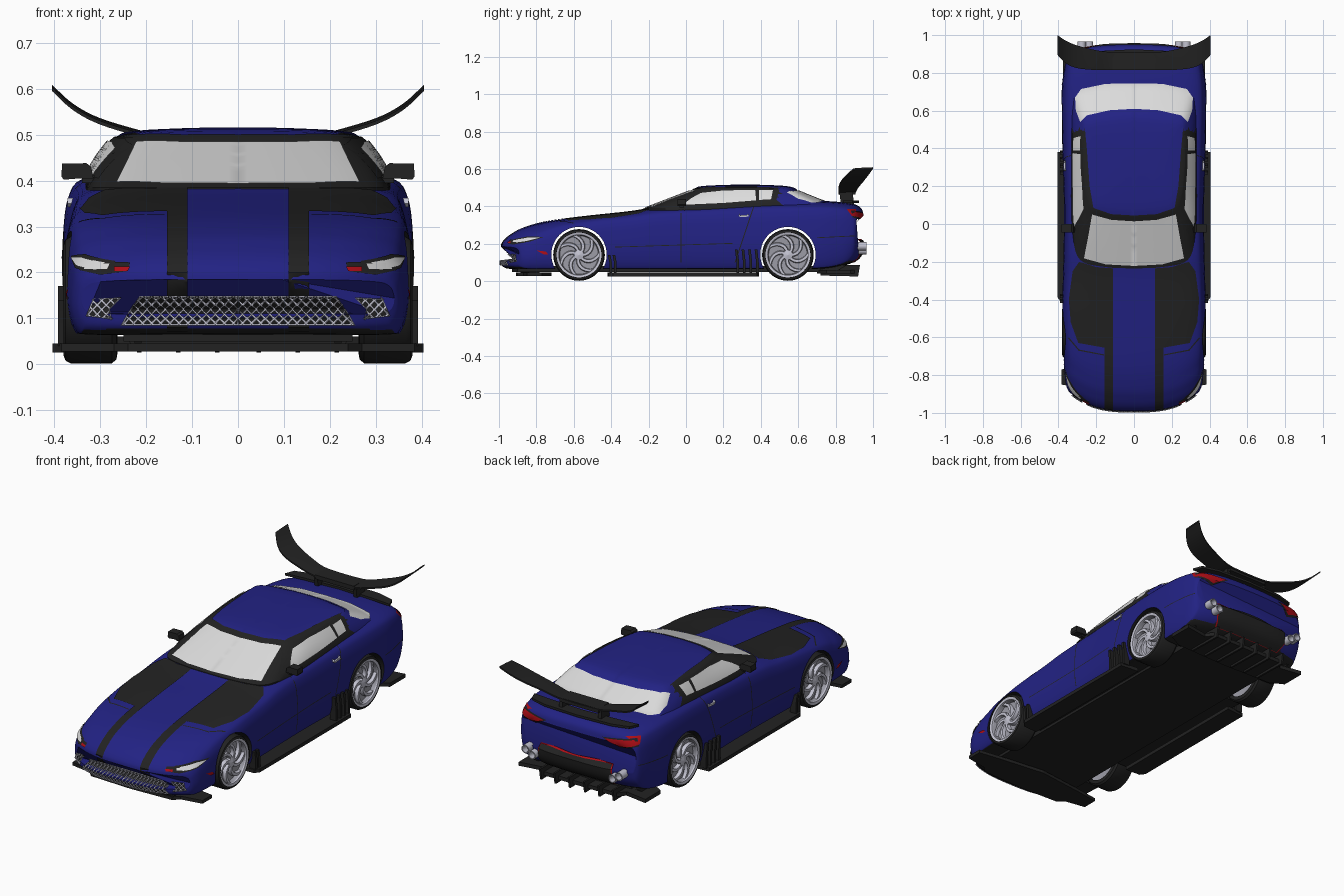
import bpy, bmesh, math
from mathutils import Vector
from mathutils.bvhtree import BVHTree

if "Cube" in bpy.data.objects:
    bpy.data.objects.remove(bpy.data.objects["Cube"])

def mat(name, r, g, b):
    m = bpy.data.materials.new(name)
    m.diffuse_color = (r, g, b, 1)
    m.use_nodes = True
    m.node_tree.nodes["Principled BSDF"].inputs["Base Color"].default_value = m.diffuse_color
    return m
BLUE = mat("blue_paint", .016, .016, .23)
BLACK = mat("black_trim", .016, .016, .016)
GLASS = mat("pale_glass", .72, .72, .72)
SILVER = mat("silver_metal", .55, .55, .64)
GREY = mat("grey_metal", .33, .33, .38)
RED = mat("red_lamp", .42, .004, .008)

def smooth(pts, n):
    """Catmull-Rom through points of any dimension."""
    out = []
    for i in range(len(pts) - 1):
        p0, p1, p2, p3 = pts[max(i - 1, 0)], pts[i], pts[i + 1], pts[min(i + 2, len(pts) - 1)]
        for k in range(n):
            t = k / n
            out.append(tuple(.5 * (2*b + (c - a)*t + (2*a - 5*b + 4*c - d)*t*t + (3*b - a - 3*c + d)*t**3)
                             for a, b, c, d in zip(p0, p1, p2, p3)))
    return out + [tuple(pts[-1])]

def shade(ob, angle=35):
    bpy.ops.object.select_all(action='DESELECT')
    bpy.context.view_layer.objects.active = ob
    ob.select_set(True)
    bpy.ops.object.shade_smooth_by_angle(angle=math.radians(angle))

def finish(name, bm, mats, mirror=False, closed=True):
    if closed:
        bmesh.ops.recalc_face_normals(bm, faces=bm.faces)
    if mirror:
        geo = bmesh.ops.duplicate(bm, geom=bm.verts[:] + bm.edges[:] + bm.faces[:])["geom"]
        for v in [g for g in geo if isinstance(g, bmesh.types.BMVert)]:
            v.co.x *= -1
        bmesh.ops.reverse_faces(bm, faces=[g for g in geo if isinstance(g, bmesh.types.BMFace)])
    me = bpy.data.meshes.new(name)
    bm.to_mesh(me)
    bm.free()
    ob = bpy.data.objects.new(name, me)
    bpy.context.collection.objects.link(ob)
    for m in mats:
        me.materials.append(m)
    shade(ob)
    return ob

def loft(bm, rings, caps=True, wrap=False):
    vs = [[bm.verts.new(p) for p in r] for r in rings]
    n = len(rings[0])
    for a, b in zip(vs, vs[1:] + vs[:1] if wrap else vs[1:]):
        for i in range(n):
            bm.faces.new((a[i], a[(i + 1) % n], b[(i + 1) % n], b[i]))
    if caps and not wrap:
        bm.faces.new(vs[0])
        bm.faces.new(vs[-1])

def prism(name, poly, axis, lo, hi, m, mirror=True):
    put = {'x': lambda a, b, c: (c, a, b), 'y': lambda a, b, c: (a, c, b), 'z': lambda a, b, c: (a, b, c)}[axis]
    bm = bmesh.new()
    loft(bm, [[put(a, b, c) for a, b in poly] for c in (lo, hi)])
    return finish(name, bm, [m], mirror)

def lathe(bm, profile, y, z, n=48):
    loft(bm, [[(x, y + r*math.cos(a), z + r*math.sin(a)) for x, r in profile]
              for a in (2*math.pi*i/n for i in range(n))], wrap=True)

# Body shell: sections y, bottom, top, half width; ends bowed in plan
table = [(-.99, .11, .185, .34), (-.985, .085, .205, .35), (-.965, .07, .23, .36), (-.93, .065, .255, .365),
         (-.87, .065, .285, .37), (-.75, .065, .318, .375), (-.55, .065, .345, .38), (-.3, .065, .372, .376),
         (-.15, .065, .395, .372), (.1, .065, .41, .37), (.4, .065, .425, .378), (.6, .065, .43, .383),
         (.75, .07, .428, .38), (.85, .085, .42, .37), (.91, .11, .408, .36), (.94, .15, .385, .35), (.95, .2, .35, .34)]
section = smooth([(0, 0), (.5, 0), (.88, 0), (.96, .05), (1, .3), (.995, .6), (.965, .82), (.88, .93), (.6, .985), (0, 1)], 4)
rings = []
for y, zb, zt, w in smooth(table, 5):
    front = min(max((-.45 - y)/.4, 0), 1)
    rear = min(max((y - .7)/.22, 0), 1)
    half = [(x*w, y + (2.5*front - 1.1*rear)*(x*w)**3, zb + f*(zt - zb)) for x, f in section]
    rings.append(half + [(-x, yy, z) for x, yy, z in half[-2:0:-1]])
bm = bmesh.new()
loft(bm, rings)
bmesh.ops.recalc_face_normals(bm, faces=bm.faces)
for f in bm.faces:
    f.material_index = int(f.normal.z < -.75 and f.calc_center_median().z < .12)
body = finish("body_shell", bm, [BLUE, BLACK])

# Cabin: plan rings rising from the belt line to a crowned roof
base = smooth([(0, -.235), (.15, -.228), (.285, -.19), (.325, -.05), (.333, .2), (.335, .45), (.33, .66), (.30, .76), (.15, .83), (0, .84)], 5)
top = smooth([(0, .03), (.12, .037), (.22, .065), (.255, .14), (.272, .25), (.28, .38), (.275, .48), (.25, .555), (.12, .585), (0, .59)], 5)
halves = [[(x, y, .35) for x, y in base]]
for t in (0, .2, .4, .6, .8, 1):
    bulge = 1 + .03*math.sin(math.pi*t)
    halves.append([((a[0]*(1 - t) + b[0]*t)*bulge, a[1]*(1 - t) + b[1]*t, .385 + .102*t) for a, b in zip(base, top)])
for s, z in ((.96, .495), (.87, .502), (.7, .507), (.45, .510), (.2, .512), (.03, .512)):
    halves.append([(x*s, .32 + (y - .32)*s, z) for x, y in top])
bm = bmesh.new()
loft(bm, [h + [(-x, y, z) for x, y, z in h[-2:0:-1]] for h in halves])
for f in bm.faces:
    f.material_index = int(f.calc_center_median().y > .49)
cabin = finish("cabin", bm, [BLACK, BLUE])

# Surface that painted plates are laid on
bm = bmesh.new()
bm.from_mesh(body.data)
bm.from_mesh(cabin.data)
TREE = BVHTree.FromBMesh(bm)
bm.free()
VIEWS = {'top': (lambda a, b: (a, b, 2), Vector((0, 0, -1))), 'side': (lambda a, b: (2, a, b), Vector((-1, 0, 0))),
         'front': (lambda a, b: (a, -2, b), Vector((0, 1, 0))), 'back': (lambda a, b: (a, 2, b), Vector((0, -1, 0)))}

def plate(name, poly, view, m, off=.004, mesh=0):
    """Thin mirrored plate: a flat outline cut into a grid and dropped onto the car."""
    put, d = VIEWS[view]
    bm = bmesh.new()
    f = bm.faces.new([bm.verts.new(put(a, b)) for a, b in poly])
    f.normal_update()
    if f.normal.dot(d) > 0:
        f.normal_flip()
    u, v = (Vector(put(1, 0)) - Vector(put(0, 0))), (Vector(put(0, 1)) - Vector(put(0, 0)))
    step = mesh or .02
    for n in ((u + v, u - v) if mesh else (u, v)):
        n = n.normalized()
        ds = [n.dot(w.co) for w in bm.verts]
        for k in range(math.ceil(min(ds)/step), math.ceil(max(ds)/step)):
            bmesh.ops.bisect_plane(bm, geom=bm.verts[:] + bm.edges[:] + bm.faces[:], plane_co=n*(k*step), plane_no=n)
    for w in bm.verts:
        hit = TREE.ray_cast(w.co, d)[0] or TREE.find_nearest(w.co + d*1.1)[0]
        w.co = hit - d*off
    ob = finish(name, bm, [m], True, closed=False)
    if mesh:
        wf = ob.modifiers.new("lattice", 'WIREFRAME')
        wf.thickness = .005
    return ob

# Glass and roof panel
plate("windshield", [(0, -.222), (.15, -.214), (.265, -.182), (.245, -.08), (.222, .05), (.12, .022), (0, .014)], 'top', GLASS)
plate("roof_panel", [(0, .045), (.12, .052), (.215, .085), (.235, .2), (.25, .4), (.262, .53), (.24, .565), (.12, .592), (0, .597)], 'top', BLUE)
plate("rear_window", [(0, .61), (.13, .602), (.25, .575), (.285, .54), (.308, .6), (.312, .67), (.28, .715), (.15, .742), (0, .745)], 'top', GLASS)
plate("side_window_frame", [(-.1, .405), (.04, .478), (.12, .492), (.47, .497), (.5, .485), (.48, .425), (.3, .412)], 'side', BLACK, .003)
plate("side_window", [(-.02, .408), (.03, .445), (.08, .472), (.2, .485), (.37, .488), (.375, .432), (.2, .418)], 'side', GLASS, .006)
plate("quarter_window", [(.39, .434), (.39, .486), (.465, .487), (.455, .438)], 'side', GLASS, .006)

# Hood stripes and dark hood panel
plate("hood_panel", [(.11, -.235), (.2, -.228), (.29, -.2), (.325, -.25), (.345, -.4), (.335, -.52), (.295, -.63), (.155, -.655), (.11, -.655)], 'top', BLACK)
plate("hood_stripe", [(.11, -.65), (.155, -.65), (.155, -.94), (.11, -.94)], 'top', BLACK)
plate("bumper_stripe", [(.11, .07), (.155, .07), (.155, .255), (.11, .255)], 'front', BLACK)
plate("hood_seam", [(.16, -.69), (.29, -.665), (.345, -.6), (.35, -.604), (.293, -.671), (.16, -.696)], 'top', BLACK, .003)

# Grilles
for nm, poly in (("main_grille", [(0, .147), (.215, .147), (.255, .085), (0, .085)]),
                 ("side_grille", [(.255, .145), (.315, .142), (.33, .105), (.275, .098), (.28, .12)])):
    plate(nm + "_back", poly, 'front', BLACK, .005)
    plate(nm + "_mesh", poly, 'front', SILVER, .007, .014)

# Headlights, tail lights, markers
plate("headlight_housing", [(.235, .222), (.34, .226), (.345, .205), (.3, .195), (.24, .203)], 'front', BLACK, .004)
plate("headlight_lens", [(.28, .219), (.335, .221), (.335, .208), (.285, .208)], 'front', GLASS, .007)
plate("headlight_accent", [(.235, .213), (.27, .213), (.27, .203), (.24, .203)], 'front', RED, .007)
plate("headlight_side", [(-.92, .2), (-.92, .225), (-.84, .24), (-.76, .236), (-.84, .21)], 'side', BLACK, .004)
plate("headlight_side_lens", [(-.91, .206), (-.91, .222), (-.84, .234), (-.78, .233), (-.85, .215)], 'side', GLASS, .007)
plate("side_marker", [(-.80, .165), (-.75, .158), (-.735, .142), (-.76, .142)], 'side', RED)
plate("tail_light_housing", [(.165, .365), (.33, .378), (.345, .34), (.25, .318)], 'back', BLACK, .004)
plate("tail_light", [(.18, .362), (.325, .372), (.335, .345), (.25, .326)], 'back', RED, .008)
plate("tail_light_side", [(.86, .385), (.91, .385), (.905, .345), (.885, .35)], 'side', RED)
plate("rear_recess_rim", [(0, .1), (.205, .1), (.225, .14), (.215, .225), (0, .225)], 'back', RED, .003)
plate("rear_recess", [(0, .1), (.2, .1), (.22, .14), (.21, .22), (0, .22)], 'back', BLACK, .007)

# Door seams and handles
for i, (a, b, c, d) in enumerate([(-.03, .1, -.03, .38), (.26, .1, .36, .4), (-.38, .18, .25, .2), (.7, .23, .9, .24)]):
    e, g = (.005, 0) if abs(b - d) > .1 else (0, .004)
    plate("door_seam_%d" % i, [(a, b), (a + e, b + g), (c + e, d + g), (c, d)], 'side', BLACK, .002)
prism("door_handle", [(.28, .35), (.285, .362), (.29, .352), (.325, .354), (.335, .362), (.335, .345), (.29, .342)], 'x', .35, .372, SILVER)

# Wheel wells cut through the body
AXLES = {"front": -.572, "rear": .545}
bm = bmesh.new()
for y in AXLES.values():
    loft(bm, [[(x, y + .148*math.cos(a), .142 + .148*math.sin(a)) for a in (2*math.pi*i/64 for i in range(64))] for x in (-.5, .5)])
cutter = finish("wheel_well_cutter", bm, [BLACK])
cutter.hide_render = True
cutter.hide_set(True)
cut = body.modifiers.new("wheel_wells", 'BOOLEAN')
cut.operation, cut.object, cut.solver, cut.material_mode = 'DIFFERENCE', cutter, 'EXACT', 'TRANSFER'
bpy.context.view_layer.objects.active = body
bpy.ops.object.modifier_apply(modifier=cut.name)
shade(body)

# Wheels: tyre, dished rim, seven swept spokes, hub
for nm, y in AXLES.items():
    z = .14
    bm = bmesh.new()
    lathe(bm, [(.262, .112), (.265, .13), (.275, .138), (.365, .138), (.376, .132), (.38, .121), (.37, .112)], y, z)
    finish(nm + "_tyres", bm, [BLACK], True)
    bm = bmesh.new()
    lathe(bm, [(.377, .121), (.373, .108), (.35, .103), (.345, .001), (.29, .001), (.27, .113)], y, z)
    finish(nm + "_rims", bm, [GREY], True)
    bm = bmesh.new()
    for k in range(7):
        st = []
        for i in range(7):
            r = .018 + .091*i/6
            a, w = 2*math.pi*k/7 + .95*(i/6)**1.4, .010 + .009*i/6
            c, s = math.cos(a), math.sin(a)
            st.append([(x, y + r*c - q*s, z + r*s + q*c) for x, q in ((.342, -w), (.342, w), (.366, w*.6), (.366, -w*.6))])
        loft(bm, st)
    lathe(bm, [(.34, .001), (.34, .03), (.366, .026), (.372, .001)], y, z, 24)
    lathe(bm, [(.37, .122), (.379, .12), (.376, .108), (.36, .106)], y, z)
    finish(nm + "_spokes", bm, [SILVER], True)

# Floor, splitter, skirts, vanes, diffuser
prism("floor_pan", [(0, -.93), (.25, -.9), (.25, .82), (0, .84)], 'z', .05, .08, BLACK)
prism("front_splitter", [(0, -.91), (.24, -.9), (.27, -.87), (.385, -.85), (.385, -.77), (.25, -.75), (0, -.72)], 'z', .028, .045, BLACK)
prism("splitter_strut", [(-.88, .04), (-.78, .04), (-.8, .075), (-.9, .075)], 'x', .21, .225, BLACK)
prism("splitter_lip", [(0, .04), (.23, .04), (.25, .065), (0, .065)], 'y', -.88, -.84, BLACK)
prism("side_skirt", [(.3, -.42), (.385, -.415), (.404, -.39), (.404, .38), (.3, .39)], 'z', .026, .045, BLACK)
for i, y in enumerate((.27, .305, .34, .375, -.41, -.385)):
    k = .1 if y > 0 else .07
    prism("skirt_vane_%d" % i, [(y, .04), (y + .014, .04), (y + .014, .1), (y + .006, .07 + k), (y - .008, .07 + k), (y, .1)], 'x', .355, .392, BLACK)
prism("rear_diffuser", [(0, .7), (.3, .71), (.375, .75), (.375, .88), (.25, .86), (.22, .9), (0, .9)], 'z', .04, .06, BLACK)
for x in (.045, .13, .215):
    prism("diffuser_fin", [(.72, .03), (.92, .025), (.93, .085), (.72, .085)], 'x', x - .005, x + .005, BLACK)
prism("diffuser_side_fin", [(.71, .055), (.8, .05), (.86, .085), (.74, .1)], 'x', .3, .31, BLACK)

# Twin exhausts each side
for x, z in ((.238, .165), (.277, .187)):
    bm = bmesh.new()
    prof = [(.88, .022), (.965, .022), (.965, .017), (.89, .016)]
    loft(bm, [[(x + r*math.cos(a), y, z + r*math.sin(a)) for y, r in prof] for a in (2*math.pi*i/24 for i in range(24))], wrap=True)
    finish("exhaust_tip", bm, [SILVER], True)
    prism("exhaust_core", [(x + .018*math.cos(i*.5236), z + .018*math.sin(i*.5236)) for i in range(12)], 'y', .88, .93, GREY)

# Rear wing: swept blade with upturned tips, stands, tail lip
bm = bmesh.new()
blade = smooth([(0, .815, .91, .475), (.12, .815, .91, .48), (.2, .815, .92, .5), (.3, .825, .945, .53), (.36, .85, .97, .562), (.405, .895, 1, .603)], 5)
loft(bm, [[(x, a, z - .008), (x, b, z - .002), (x, b, z + .006), (x, (a + b)/2, z + .004), (x, a, z)] for x, a, b, z in blade])
finish("rear_wing", bm, [BLACK], True)
prism("wing_stand", [(.83, .4), (.9, .4), (.89, .482), (.82, .475)], 'x', .105, .125, BLACK)
prism("wing_center_block", [(0, .815), (.115, .815), (.115, .905), (0, .905)], 'z', .462, .484, BLACK)
prism("tail_lip", [(0, .86), (.2, .85), (.31, .84), (.29, .89), (.2, .915), (0, .925)], 'z', .418, .43, BLACK)

# Door mirrors
prism("mirror", [(.315, .405), (.345, .405), (.38, .402), (.385, .41), (.383, .437), (.33, .438), (.32, .43)], 'y', -.045, .0, BLACK)
prism("mirror_arm", [(.3, .395), (.34, .395), (.34, .412), (.3, .41)], 'y', -.035, -.01, BLACK)
